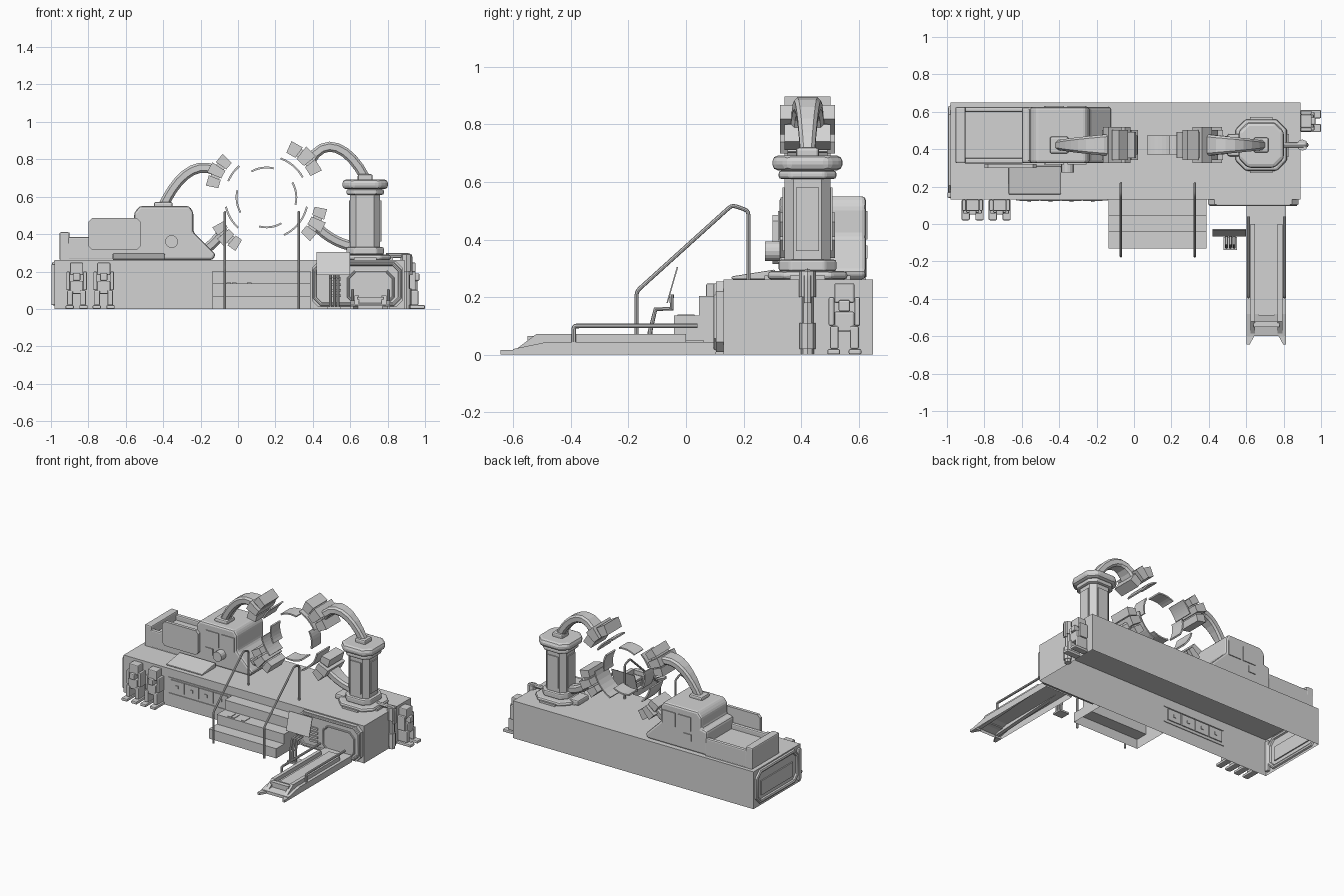
import bpy
import bmesh
from math import cos, sin, pi, radians
from mathutils import Matrix, Vector
from mathutils.geometry import interpolate_bezier

if "Cube" in bpy.data.objects:
    bpy.data.objects.remove(bpy.data.objects["Cube"])

shade = 0.65
grey = bpy.data.materials.new("light_grey")
grey.use_nodes = True
grey.diffuse_color = (shade, shade, shade, 1)
grey.node_tree.nodes["Principled BSDF"].inputs["Base Color"].default_value = grey.diffuse_color


def finish(name, bm, bevel=0, hollow=False):
    """Turn a bmesh into an object, optionally without its underside."""
    bmesh.ops.recalc_face_normals(bm, faces=bm.faces)
    if hollow:
        underside = [face for face in bm.faces if face.normal.z < -0.9]
        bmesh.ops.delete(bm, geom=underside, context="FACES")
    mesh = bpy.data.meshes.new(name)
    bm.to_mesh(mesh)
    bm.free()
    mesh.materials.append(grey)
    part = bpy.data.objects.new(name, mesh)
    bpy.context.collection.objects.link(part)
    if bevel:
        modifier = part.modifiers.new("bevel", "BEVEL")
        modifier.width, modifier.segments, modifier.limit_method = bevel, 2, "ANGLE"


def box(name, x, y, z, matrix=Matrix(), bevel=0, hollow=False):
    """Box spanning the given (low, high) ranges."""
    middle = Matrix.Translation([(low + high) / 2 for low, high in (x, y, z)])
    scale = Matrix.Diagonal([high - low for low, high in (x, y, z)] + [1])
    bm = bmesh.new()
    bmesh.ops.create_cube(bm, size=1, matrix=matrix @ middle @ scale)
    finish(name, bm, bevel, hollow)


def around(centre, half):
    return centre - half, centre + half


def skin(name, rings, bevel=0, hollow=False):
    """Join equal-sized point rings into a closed solid."""
    bm = bmesh.new()
    loops = [[bm.verts.new(point) for point in ring] for ring in rings]
    for ring, following in zip(loops, loops[1:]):
        for i in range(len(ring)):
            bm.faces.new((ring[i - 1], ring[i], following[i], following[i - 1]))
    bm.faces.new(loops[0])
    bm.faces.new(loops[-1])
    finish(name, bm, bevel, hollow)


def extrude(name, profile, axis, ends, bevel=0, hollow=False):
    """Extrude a flat profile along the named axis."""
    slot = "xyz".index(axis)
    rings = [[(*p[:slot], end, *p[slot:]) for p in profile] for end in ends]
    skin(name, rings, bevel, hollow)


def clipped(across, up, cut):
    """Rectangle with its corners cut off."""
    (a, b), (c, d) = across, up
    return [(a + cut, c), (b - cut, c), (b, c + cut), (b, d - cut),
            (b - cut, d), (a + cut, d), (a, d - cut), (a, c + cut)]


def disc(u, v, radius, sides):
    return [(u + radius * cos(2 * pi * k / sides), v + radius * sin(2 * pi * k / sides))
            for k in range(sides)]


def rounded(points, radius):
    """Replace the inner corners of a path with short curves."""
    points = [Vector(p) for p in points]
    path = [points[0]]
    for before, corner, after in zip(points, points[1:], points[2:]):
        start = corner + (before - corner).normalized() * radius
        end = corner + (after - corner).normalized() * radius
        path += interpolate_bezier(start, corner, corner, end, 6)
    return path + [points[-1]]


def tube(name, points, radius, cyclic=False):
    curve = bpy.data.curves.new(name, "CURVE")
    curve.dimensions, curve.bevel_depth, curve.bevel_resolution = "3D", radius, 2
    curve.use_fill_caps = True
    curve.materials.append(grey)
    spline = curve.splines.new("POLY")
    spline.points.add(len(points) - 1)
    spline.use_cyclic_u = cyclic
    for target, point in zip(spline.points, points):
        target.co = (*point, 1)
    part = bpy.data.objects.new(name, curve)
    bpy.context.collection.objects.link(part)
    bpy.ops.object.select_all(action="DESELECT")
    part.select_set(True)
    bpy.context.view_layer.objects.active = part
    bpy.ops.object.convert(target="MESH")
    bpy.ops.object.shade_smooth_by_angle()


# Hollow platform
left, right, front, back, deck = -0.98, 0.89, 0.13, 0.65, 0.262
box("platform", (left, right), (front, back), (0, deck), hollow=True)

# Front wall panels
for i in range(4):
    x = -0.56 + i * 0.113
    box("wall_panel", around(x, 0.053), around(front, 0.007), (0.11, 0.19))
    box("wall_panel_latch", around(x, 0.01), around(front, 0.012), (0.14, 0.16))
for z in (0.09, 0.2):
    box("wall_trim", (-0.63, -0.14), around(front, 0.005), around(z, 0.003))

# Loading bay panel and its frames
bay = 0.105
extrude("bay_panel", clipped((0.395, 0.88), (0.01, 0.255), 0.035), "y", (bay, front))
for name, across, up, radius in (("bay_frame", (0.41, 0.865), (0.025, 0.24), 0.01),
                                 ("bay_inner_frame", (0.59, 0.83), (0.03, 0.2), 0.007)):
    tube(name, [(x, bay, z) for x, z in clipped(across, up, 0.035)], radius, cyclic=True)
for i in range(4):
    box("bay_vent", (0.49, 0.55), around(bay, 0.01), around(0.07 + i * 0.03, 0.007))

# End wall frame
tube("end_frame", [(left, y, z) for y, z in clipped((0.17, 0.62), (0.03, 0.24), 0.04)], 0.015, cyclic=True)
box("end_panel", around(left, 0.008), (0.22, 0.57), (0.07, 0.17))
box("end_lip", around(left, 0.018), (0.14, 0.17), (0.02, 0.24), bevel=0.006)

# Stairs with two handrails
tread, riser = 0.088, 0.068
steps = [(front, 0)]
for i in range(3):
    steps += [(i * tread - front, i * riser), (i * tread - front, (i + 1) * riser)]
steps.append((front, 3 * riser))
extrude("stairs", steps, "x", (-0.135, 0.388), hollow=True)
for x in (-0.05, -0.02, 0.06):
    box("step_plate", around(x, 0.012), around(0, 0.03), around(2 * riser, 0.004))
for x in (-0.07, 0.325):
    near, far = -0.172, 0.217
    corners = [(x, near, 0), (x, near, 0.22), (x, 0.16, 0.52), (x, far, 0.5), (x, far, deck)]
    tube("stair_rail", rounded(corners, 0.03), 0.007)

# Ramp with side ridges, forked tip and low rails
middle, tip, height = 0.708, -0.645, 0.045
extrude("ramp_deck", [(bay, 0), (-0.6, 0), (-0.6, 0.02), (-0.48, height), (bay, height)],
        "x", around(middle, 0.106), hollow=True)
for side in (-1, 1):
    edge, inner = middle + side * 0.106, middle + side * 0.06
    slope = [(0, height), (-0.6, 0.012), (-0.52, 0.072), (0, 0.072)]
    extrude("ramp_ridge", slope, "x", (inner, inner + side * 0.025))
    extrude("ramp_prong", [(edge, tip), (edge - side * 0.016, tip), (inner, -0.59), (edge, -0.59)],
            "z", (0, 0.016))
    x = edge - side * 0.01
    tube("ramp_rail", rounded([(x, -0.39, height), (x, -0.39, 0.1), (x, 0.04, 0.1)], 0.02), 0.008)
box("ramp_plate", around(middle, 0.042), (-0.49, 0.06), (height, 0.052))
box("ramp_crossbar", around(middle, 0.07), (-0.55, -0.52), (0.03, 0.065))

# Touch screen on a bent stand
extrude("screen", [(-0.068, 0.18), (-0.063, 0.18), (-0.027, 0.305), (-0.032, 0.305)], "x", (0.42, 0.6))
for x in (0.495, 0.515, 0.535):
    tube("screen_stand", [(x, y, z) for y, z in ((-0.125, 0), (-0.125, 0.08), (-0.106, 0.158),
                                                 (-0.05, 0.16), (-0.05, 0.21))], 0.008)
box("screen_foot", around(0.515, 0.037), (-0.14, -0.07), (0, 0.012))

# Pillar, stacked from mouldings
px, cy = 0.68, 0.422
mouldings = (("foot", 0.29, 0.138, 0.012), ("collar", 0.33, 0.1, 0.008), ("shaft", 0.61, 0.08, 0),
             ("neck", 0.64, 0.1, 0.01), ("head", 0.692, 0.122, 0.02))
bottom = deck
for name, top, half, bevel in mouldings:
    outline = clipped(around(px, half), around(cy, half), half * 0.4)
    extrude("pillar_" + name, outline, "z", (bottom, top), bevel)
    bottom = top
for turn in range(4):
    spin = Matrix.Translation((px, cy, 0)) @ Matrix.Rotation(turn * pi / 2, 4, "Z")
    box("pillar_panel", around(0, 0.04), around(0.08, 0.007), (0.36, 0.58), spin)
    box("pillar_clamp", around(0, 0.06), (0.12, 0.15), (deck, 0.275), spin)
box("arm_socket", around(px, 0.04), around(cy, 0.04), (0.68, 0.72), bevel=0.01)
box("deck_block", (0.5, 0.57), around(cy, 0.06), (deck, 0.3), bevel=0.01)

# Supply pipe on the end wall
for top, radius in ((0.06, 0.022), (0.11, 0.028), (0.2, 0.02), (0.29, 0.03)):
    extrude("supply_pipe", disc(0.9, cy, radius, 8), "z", (top - 0.09, top) if top > 0.1 else (0, top))
tube("supply_elbow", rounded([(0.79, cy, 0.285), (0.92, cy, 0.285), (0.92, cy, 0.18)], 0.03), 0.014)

# Control cabin
side_wall = (0.325, 0.625)
extrude("cabin", [(-0.6, deck), (-0.6, 0.43), (-0.555, 0.44), (-0.555, 0.515), (-0.525, 0.55), (-0.26, 0.55),
                  (-0.238, 0.515), (-0.238, 0.41), (-0.118, 0.29), (-0.135, deck)], "y", side_wall, bevel=0.014)
for y in side_wall:
    for x in (-0.425, -0.305):
        box("cabin_window", around(x, 0.05), around(y, 0.006), (0.4, 0.5))
    box("cabin_hatch", around(-0.45, 0.03), around(y, 0.006), (0.335, 0.38))
extrude("cabin_dial", disc(-0.355, 0.36, 0.034, 16), "y", (0.275, 0.33))
box("cabin_roof_hatch", around(-0.4, 0.05), around(cy, 0.045), (0.54, 0.572), bevel=0.01)

# Open bed behind the cabin
box("bed_floor", (-0.95, -0.59), side_wall, (deck, 0.35))
box("bed_end_wall", (-0.955, -0.9), side_wall, (deck, 0.41), bevel=0.008)
for y in (0.338, 0.612):
    box("bed_side_wall", (-0.91, -0.59), around(y, 0.014), (deck, 0.385), bevel=0.008)
extrude("bed_shield", clipped((-0.8, -0.52), (0.315, 0.485), 0.02), "y", (0.3, 0.322))

# Sloping floor desk
extrude("floor_desk", [(0.158, deck), (0.158, 0.272), (0.31, 0.296), (0.31, deck)], "x", (-0.67, -0.39), bevel=0.01)

# Ring plates and arm heads around the scanning centre
cx, cz = 0.152, 0.596


def arc(name, start, end, radii, half, pieces=6):
    angles = [radians(start + (end - start) * i / pieces) for i in range(pieces + 1)]
    profile = [(cx + radii[0] * cos(a), cz + radii[0] * sin(a)) for a in angles]
    profile += [(cx + radii[1] * cos(a), cz + radii[1] * sin(a)) for a in reversed(angles)]
    extrude(name, profile, "y", around(cy, half))


for quarter in range(4):
    arc("inner_ring_plate", *around(quarter * 90 + 8, 22), around(0.16, 0.005), 0.05)
for start, end in ((131, 157), (29, 70), (193, 227), (295, 347)):
    arc("outer_ring_plate", start, end, around(0.222, 0.005), 0.07)
for start, end in ((25, 67), (134, 170), (208, 241), (314, 350)):
    third = (end - start) / 3
    for i, (outer, half) in enumerate(((0.33, 0.08), (0.345, 0.096), (0.33, 0.08))):
        arc("head_segment", start + i * third + 1, start + (i + 1) * third - 1, (0.262, outer), half, pieces=1)
    arc("head_core", start + 2, end - 2, (0.272, 0.32), 0.07)


def arm(name, *handles):
    """Sweep a cut-corner section, widening along a curve in the xz plane."""
    path = interpolate_bezier(*[Vector(h) for h in handles], 9)
    rings = []
    for i, point in enumerate(path):
        along = (path[min(i + 1, 8)] - path[max(i - 1, 0)]).normalized()
        section = clipped(around(0, 0.025 + 0.035 * i / 8), around(0, 0.027), 0.012)
        rings.append([(point.x - along.y * v, cy + u, point.y + along.x * v) for u, v in section])
    skin(name, rings)


arm("upper_pillar_arm", (px, 0.7), (0.6, 0.86), (0.46, 0.94), (0.38, 0.78))
arm("upper_cabin_arm", (-0.4, 0.55), (-0.34, 0.68), (-0.24, 0.8), (-0.12, 0.74))
arm("lower_pillar_arm", (0.65, 0.33), (0.55, 0.34), (0.48, 0.38), (0.41, 0.45))
arm("lower_cabin_arm", (-0.24, 0.29), (-0.18, 0.3), (-0.13, 0.35), (-0.09, 0.4))

# Docked walker units
for x, y, turn in ((-0.863, front, 0), (-0.718, front, 0), (right, 0.55, pi / 2)):
    place = Matrix.Translation((x, y, 0)) @ Matrix.Rotation(turn, 4, "Z")
    for side in (-1, 1):
        box("walker_foot", around(side * 0.037, 0.022), (-0.11, 0), (0, 0.02), place, bevel=0.006)
        box("walker_leg", around(side * 0.035, 0.015), (-0.075, 0), (0.02, 0.1), place, bevel=0.006)
        box("walker_arm", around(side * 0.045, 0.01), (-0.06, 0), (0.1, 0.2), place, bevel=0.006)
    box("walker_body", around(0, 0.035), (-0.07, 0), (0.08, 0.15), place, bevel=0.006)
    box("walker_chest", around(0, 0.02), (-0.08, 0), (0.15, 0.19), place, bevel=0.006)
    box("walker_head", around(0, 0.035), (-0.06, 0), (0.18, 0.248), place, bevel=0.006)
